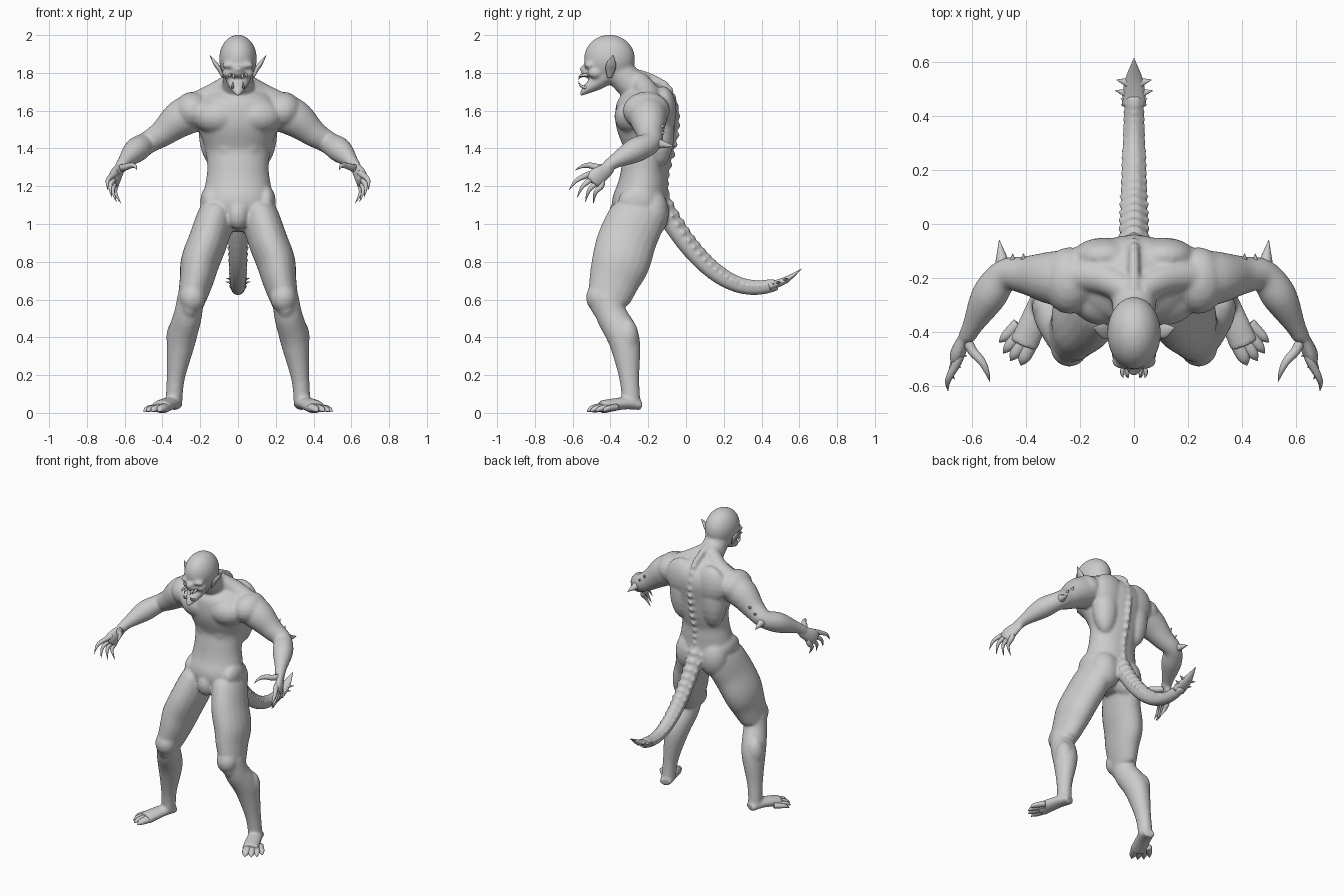
import bpy, bmesh, math
from mathutils import Vector, Matrix

default_cube = bpy.data.objects.get("Cube")
if default_cube:
    bpy.data.objects.remove(default_cube, do_unlink=True)

skin = bpy.data.materials.new("grey_skin")
skin.use_nodes = True
grey = (.6, .6, .6, 1)
skin.diffuse_color = grey
skin.node_tree.nodes["Principled BSDF"].inputs["Base Color"].default_value = grey
X, Y, Z = Matrix.Identity(3)


def spline(points, steps):
    """Catmull-Rom curve through points of any dimension."""
    padded = [Vector(p) for p in [points[0], *points, points[-1]]]
    curve = []
    for a, b, c, d in zip(padded, padded[1:], padded[2:], padded[3:]):
        for i in range(steps):
            t = i / steps
            curve.append(b + ((c - a) * t + (2 * a - 5 * b + 4 * c - d) * t ** 2
                              + (3 * b - a - 3 * c + d) * t ** 3) / 2)
    return curve + [padded[-1]]


def midline(*points):
    """Points on the plane of symmetry, given as y, z and radius."""
    return [(0, *point) for point in points]


def taper(radius, *points):
    """Narrow a path to a sharp end."""
    last = len(points) - 1
    return [(*p, radius * (1 - (i / last) ** 2) + .001) for i, p in enumerate(points)]


def sides(paired):
    return (1, -1) if paired else (1,)


def tube(bm, points, axis=X, flat=1, paired=False, segments=20, steps=5):
    """Tube through x, y, z, radius; flat scales the radius across the axis."""
    path = spline(points, steps)
    for side in sides(paired):
        rings = []
        for i, point in enumerate(path):
            ahead = path[min(i + 1, len(path) - 1)].to_3d()
            behind = path[max(i - 1, 0)].to_3d()
            along = (ahead - behind).normalized()
            wide = (axis - along * axis.dot(along)).normalized()
            thin = along.cross(wide) * flat
            ring = []
            for k in range(segments):
                angle = math.tau * k / segments
                co = point.to_3d() + point.w * (wide * math.cos(angle) + thin * math.sin(angle))
                co.x *= side
                ring.append(bm.verts.new(co))
            rings.append(ring)
        for lower, upper in zip(rings, rings[1:]):
            for k in range(segments):
                bm.faces.new((lower[k - 1], lower[k], upper[k], upper[k - 1]))
        bm.faces.new(rings[0])
        bm.faces.new(rings[-1])


def ball(bm, centre, size, paired=False, segments=20):
    for side in sides(paired):
        place = Matrix.Translation((centre[0] * side, *centre[1:]))
        bmesh.ops.create_uvsphere(bm, u_segments=segments, v_segments=segments // 2,
                                  radius=1, matrix=place @ Matrix.Diagonal((*size, 1)))


def finish(bm, name):
    bmesh.ops.recalc_face_normals(bm, faces=bm.faces)
    for face in bm.faces:
        face.smooth = True
    mesh = bpy.data.meshes.new(name)
    bm.to_mesh(mesh)
    bm.free()
    mesh.materials.append(skin)
    part = bpy.data.objects.new(name, mesh)
    bpy.context.collection.objects.link(part)
    return part


# Torso and neck
body = bmesh.new()
tube(body, midline((-.26, .96, .07), (-.25, 1.08, .19), (-.23, 1.2, .175), (-.22, 1.29, .163),
                   (-.2, 1.4, .175), (-.21, 1.55, .22), (-.2, 1.66, .2), (-.2, 1.75, .06)),
     flat=.75, segments=32)
tube(body, midline((-.2, 1.6, .12), (-.25, 1.7, .09), (-.32, 1.77, .08), (-.39, 1.84, .08)))

# Torso muscles: chest, lats, shoulder blades, shoulders, buttocks, hip bones, groin, belly
ball(body, (.1, -.27, 1.57), (.14, .11, .1), paired=True)
ball(body, (.12, -.14, 1.5), (.09, .08, .2), paired=True)
ball(body, (.11, -.12, 1.6), (.12, .07, .13), paired=True)
ball(body, (.24, -.21, 1.6), (.1, .125, .1), paired=True)
ball(body, (.09, -.18, 1.06), (.1, .09, .13), paired=True)
ball(body, (.15, -.26, 1.12), (.05, .1, .08), paired=True)
ball(body, (0, -.35, 1.05), (.06, .06, .08))
for height in (1.24, 1.32, 1.4):
    ball(body, (.05, -.29, height), (.06, .035, .05), paired=True)
tube(body, [(.02, -.25, 1.76, .05), (.12, -.2, 1.69, .06), (.24, -.19, 1.63, .06)], paired=True)

# Arms and palms
tube(body, [(.12, -.2, 1.6, .09), (.2, -.2, 1.6, .1), (.3, -.2, 1.56, .1), (.4, -.19, 1.48, .072),
            (.48, -.19, 1.43, .06), (.54, -.27, 1.39, .066), (.6, -.38, 1.33, .038),
            (.62, -.42, 1.3, .034)], axis=Z, paired=True)
tube(body, [(.62, -.4, 1.3, .035), (.65, -.47, 1.25, .052), (.66, -.5, 1.22, .045)],
     axis=Z, flat=.55, paired=True)

# Legs: thigh, shin, kneecap, calf and foot
tube(body, [(.09, -.24, 1.15, .05), (.11, -.25, 1.06, .095), (.155, -.31, .92, .104),
            (.2, -.345, .8, .103), (.22, -.38, .7, .09), (.25, -.41, .58, .07),
            (.26, -.4, .53, .05)], flat=1.5, paired=True)
tube(body, [(.25, -.42, .62, .07), (.265, -.395, .52, .075), (.29, -.345, .43, .078),
            (.305, -.32, .35, .072), (.33, -.3, .18, .048), (.34, -.29, .05, .045)],
     flat=1.1, paired=True)
ball(body, (.24, -.46, .61), (.07, .07, .08), paired=True)
ball(body, (.32, -.31, .4), (.06, .06, .1), paired=True)
tube(body, [(.33, -.24, .04, .04), (.36, -.33, .05, .05), (.41, -.45, .03, .055)],
     flat=.65, paired=True)

# Head: skull, brow, cheeks, muzzle, nose and jaw
ball(body, (0, -.405, 1.875), (.1, .135, .127), segments=32)
ball(body, (.04, -.51, 1.84), (.045, .03, .02), paired=True)
ball(body, (.055, -.48, 1.8), (.03, .04, .03), paired=True)
ball(body, (0, -.5, 1.8), (.045, .055, .03))
ball(body, (0, -.54, 1.82), (.025, .025, .02))
tube(body, midline((-.42, 1.79, .075), (-.47, 1.75, .06), (-.53, 1.71, .035), (-.56, 1.68, .01)),
     flat=.7)

# Bony bumps down the spine, largest at the neck
spine = spline(midline((-.24, 1.79), (-.17, 1.765), (-.09, 1.71), (-.05, 1.57), (-.06, 1.42),
                       (-.1, 1.26), (-.1, 1.14)), 3)
for i, point in enumerate(spine):
    radius = .028 - .0006 * i
    ball(body, point, (radius * .9, radius, radius), segments=12)


# Tail: a parabola that sweeps back and lifts at the end, ridged on top and flanks
def tail_point(y):
    return Vector((0, y, .66 + 1.75 * (y - .37) ** 2, .05 - .035 * y))


tail_path = [tail_point(-.15 + .03 * i) for i in range(22)]
tube(body, tail_path, steps=1)
for point, following in zip(tail_path[1:], tail_path[2:]):
    centre = point.to_3d()
    up = X.cross((following.to_3d() - centre).normalized())
    size = Vector((.7, .38, .38)) * point.w
    ball(body, centre + up * point.w * .85, size, segments=12)
    ball(body, centre + (X * .7 + up * .4) * point.w, size * .8, paired=True, segments=12)

# Fuse the overlapping forms into one skin
body = finish(body, "body")
fuse = body.modifiers.new("fuse", 'REMESH')
fuse.mode = 'VOXEL'
fuse.voxel_size = .008
fuse.use_smooth_shade = True
soften = body.modifiers.new("soften", 'SMOOTH')
soften.factor = .5
soften.iterations = 13

# Fingers fan from index to little finger, then thumbs
fingers = bmesh.new()
wrist = Vector((.63, -.44, 1.28))
for i in range(4):
    fan = i / 3
    knuckle = Vector((.66, -.52, 1.26)).lerp((.65, -.45, 1.2), fan)
    tip = Vector((.69, -.62, 1.18)).lerp((.62, -.49, 1.11), fan)
    tip.z -= .02 * math.sin(math.pi * fan)
    bend = knuckle.lerp(tip, .5) + Vector((.015, -.01, .01))
    tube(fingers, taper(.018, knuckle.lerp(wrist, .4), knuckle, bend, tip),
         paired=True, segments=10)
tube(fingers, taper(.019, (.625, -.42, 1.295), (.6, -.47, 1.3), (.565, -.51, 1.31),
                    (.545, -.55, 1.305), (.535, -.585, 1.285)), axis=Z, paired=True, segments=10)
finish(fingers, "fingers")

# Toes fan from the big toe outwards
toes = bmesh.new()
for i in range(4):
    fan = i / 3
    tip = Vector((.42, -.525, .006)).lerp((.5, -.44, .006), fan)
    tip += Vector((.9, -.9, 0)) * .015 * math.sin(math.pi * fan)
    root = Vector((.38, -.43, .03)).lerp((.43, -.37, .03), fan)
    joint = root.lerp(tip, .7) + Z * .008
    tube(toes, taper(.03 - .008 * fan, root, joint, tip), flat=.8, paired=True, segments=12)
finish(toes, "toes")

# Pointed ears
ears = bmesh.new()
tube(ears, [(.08, -.405, 1.775, .012), (.1, -.4, 1.82, .026), (.12, -.395, 1.85, .025),
            (.15, -.385, 1.895, .002)], axis=Y, flat=.45, paired=True, segments=14)
finish(ears, "ears")

# Tusks: upper pairs hook down, lower pair hooks up
tusks = bmesh.new()
for x, z, hook in ((.04, 1.79, -.012), (.02, 1.79, -.025), (.025, 1.72, .035)):
    root = Vector((x, -.52, z))
    bend = root + Vector((.004, -.035, hook * .3))
    tip = root + Vector((0, -.05, hook))
    tube(tusks, taper(.008, root, bend, tip), paired=True, segments=8)
finish(tusks, "tusks")

# Barbed tail tip with side spikes
barb = bmesh.new()
tail_end = [tail_point(y).to_3d() for y in (.44, .53, .615)]
tube(barb, taper(.045, *tail_end), flat=.5, segments=14)
for y, reach in ((.45, .05), (.48, .07), (.52, .065)):
    root = tail_point(y).to_3d()
    tube(barb, taper(.026, root, root + Vector((reach, .015, .015))),
         axis=Y, flat=.6, paired=True, segments=10)
finish(barb, "tail_barb")

# Spikes on elbows and upper arms
spikes = bmesh.new()
for radius, root, tip in ((.034, (.485, -.17, 1.43), (.5, -.06, 1.41)),
                          (.018, (.41, -.15, 1.5), (.41, -.11, 1.53)),
                          (.016, (.45, -.15, 1.47), (.45, -.11, 1.49))):
    tube(spikes, taper(radius, root, tip), paired=True, segments=10)
finish(spikes, "arm_spikes")
